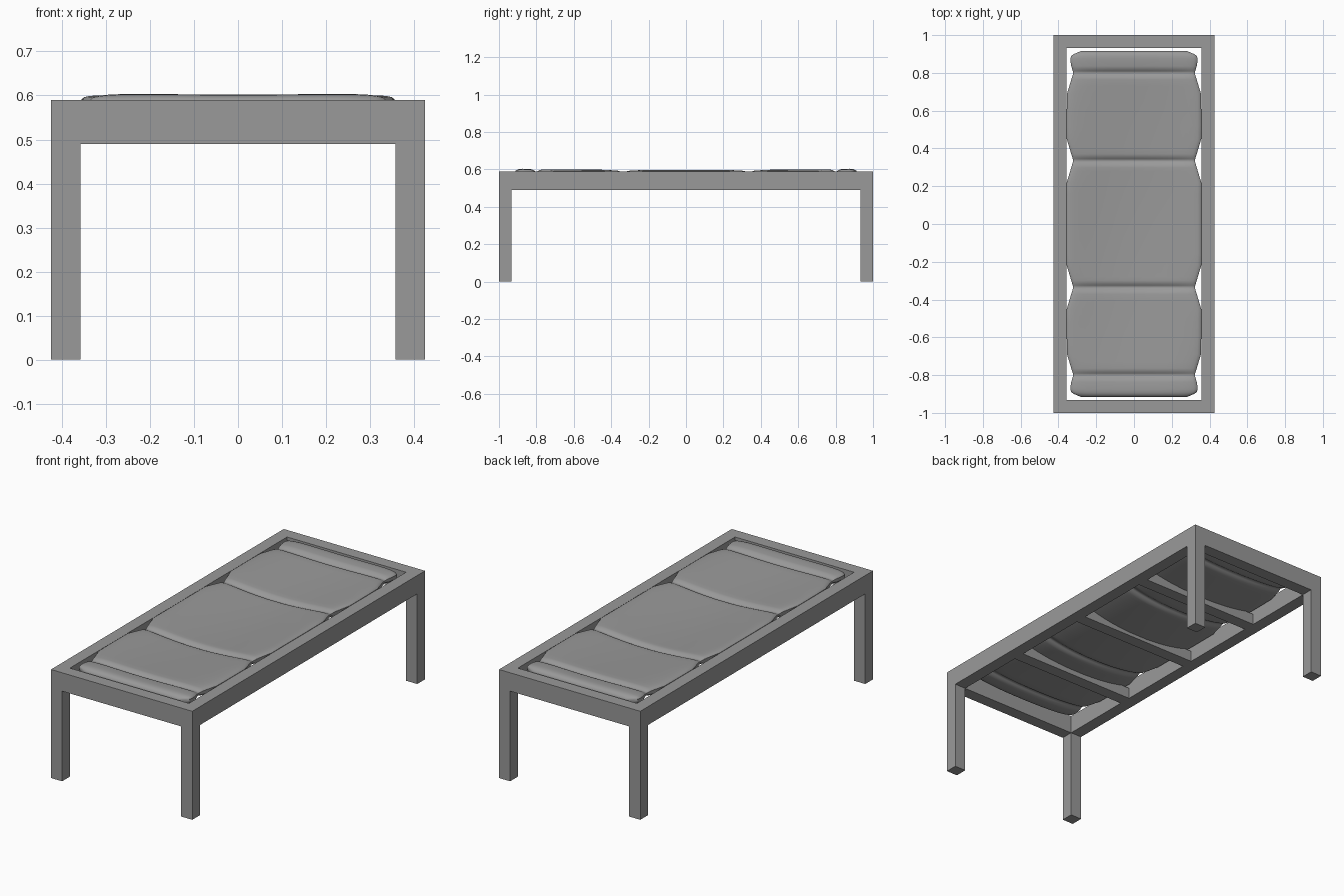
import bpy
import bmesh
import math

cube = bpy.data.objects.get("Cube")
if cube:
    bpy.data.objects.remove(cube, do_unlink=True)

grey = bpy.data.materials.new("plain_grey")
grey.use_nodes = True
colour = (0.32, 0.32, 0.32, 1)
grey.diffuse_color = colour
grey.node_tree.nodes["Principled BSDF"].inputs["Base Color"].default_value = colour


def finish(name, bm):
    bmesh.ops.recalc_face_normals(bm, faces=bm.faces)
    mesh = bpy.data.meshes.new(name)
    bm.to_mesh(mesh)
    bm.free()
    mesh.materials.append(grey)
    obj = bpy.data.objects.new(name, mesh)
    bpy.context.collection.objects.link(obj)
    return obj


def box(name, x0, x1, y0, y1, z0, z1):
    bm = bmesh.new()
    bmesh.ops.create_cube(bm, size=1)
    for v in bm.verts:
        v.co.x = x0 if v.co.x < 0 else x1
        v.co.y = y0 if v.co.y < 0 else y1
        v.co.z = z0 if v.co.z < 0 else z1
    return finish(name, bm)


HALF_X, HALF_Y, BAR = 0.425, 1.0, 0.067
RAIL_Z, TOP_Z = 0.49, 0.59

# Top frame: one mitred ring
bm = bmesh.new()
rings = []
for inset, z in ((0, RAIL_Z), (0, TOP_Z), (BAR, TOP_Z), (BAR, RAIL_Z)):
    x, y = HALF_X - inset, HALF_Y - inset
    rings.append([bm.verts.new((sx * x, sy * y, z))
                  for sx, sy in ((-1, -1), (1, -1), (1, 1), (-1, 1))])
for r in range(4):
    a, b = rings[r], rings[(r + 1) % 4]
    for i in range(4):
        j = (i + 1) % 4
        bm.faces.new((a[i], a[j], b[j], b[i]))
finish("top_frame", bm)

# Four square legs
for side, sx in (("right", -1), ("left", 1)):
    for end, sy in (("front", -1), ("back", 1)):
        xs = sorted((sx * HALF_X, sx * (HALF_X - BAR)))
        ys = sorted((sy * HALF_Y, sy * (HALF_Y - BAR)))
        box(f"{end}_{side}_leg", *xs, *ys, 0, RAIL_Z)

# Cross bars under the cushion
for name, y in (("front", -0.5), ("middle", 0), ("back", 0.5)):
    box(f"{name}_cross_bar", BAR - HALF_X, HALF_X - BAR,
        y - BAR / 2, y + BAR / 2, RAIL_Z, 0.55)

# Sagging cushion, pinched at four seams
SEAMS = (0.335, 0.8)
END = 0.917


def ramp(t):
    t = max(0, min(1, t))
    return t * t * (3 - 2 * t)


def half_width(y):
    d = min(abs(y - s) for s in SEAMS)
    full = 0.357 if y < 0.8 else 0.337
    pinched = 0.322
    w = pinched + (full - pinched) * min(1, d / (0.115 if y < 0.8 else 0.05))
    return w - 0.06 * max(0, (y - 0.885) / (END - 0.885)) ** 1.5


def half_thickness(y):
    d = min(abs(y - s) for s in SEAMS)
    h = 0.018 + 0.014 * math.sqrt(ramp((d - 0.005) / 0.03))
    t = max(0, (y - 0.875) / (END - 0.875))
    return h * (0.2 + 0.8 * math.sqrt(max(0, 1 - t * t)))


def sag(y):
    return 0.008 + 0.034 * math.cos(math.pi / 2 * y / 0.95)


stations = {0, 0.08, 0.16, 0.22, 0.45, 0.52, 0.6, 0.69,
            0.86, 0.875, 0.89, 0.9, 0.91, END}
for s in SEAMS:
    for d in (0.005, 0.01, 0.018, 0.027, 0.036):
        stations |= {s - d, s + d}
stations |= {0.28, 0.4, 0.73}
ys = sorted({sy * y for y in stations for sy in (-1, 1)})

SIDES = 40
bm = bmesh.new()
rings = []
for y in ys:
    w, h = half_width(abs(y)), half_thickness(abs(y))
    ring = []
    for i in range(SIDES):
        a = 2 * math.pi * (i + 0.5) / SIDES
        c, s = math.cos(a), math.sin(a)
        x = w * math.copysign(abs(c) ** 0.75, c)
        z = h * math.copysign(abs(s) ** 0.5, s)
        drop = sag(abs(y)) * (1 - (x / 0.357) ** 2)
        ring.append(bm.verts.new((x, y, 0.582 - drop + z)))
    rings.append(ring)
for a, b in zip(rings, rings[1:]):
    for i in range(SIDES):
        j = (i + 1) % SIDES
        bm.faces.new((a[i], a[j], b[j], b[i]))
bm.faces.new(rings[0])
bm.faces.new(rings[-1])
cushion = finish("cushion", bm)
bpy.ops.object.select_all(action="DESELECT")
cushion.select_set(True)
bpy.context.view_layer.objects.active = cushion
bpy.ops.object.shade_smooth_by_angle(angle=math.radians(40))
